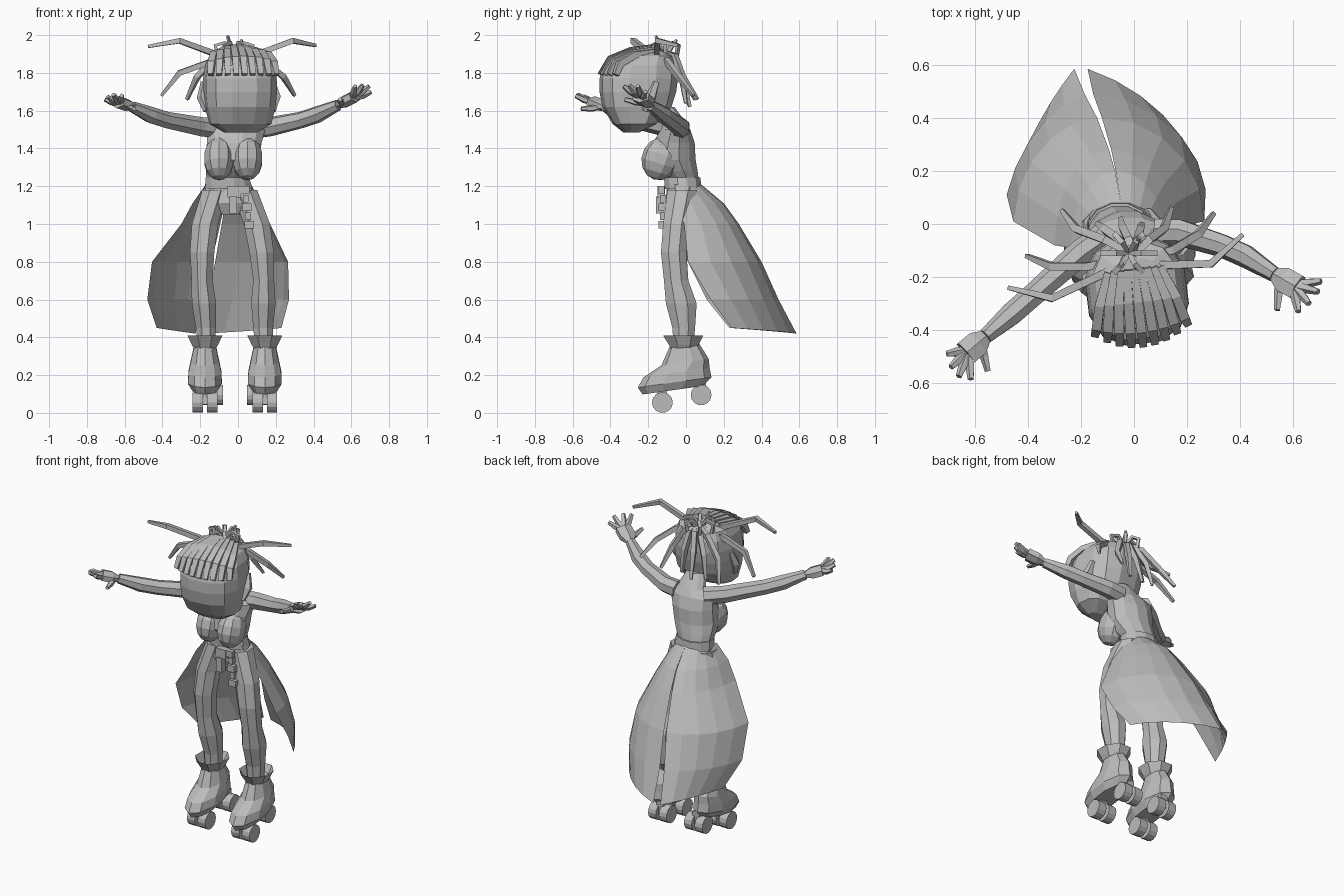
import bpy, bmesh, math
from mathutils import Vector, Matrix

cube = bpy.data.objects.get("Cube")
if cube:
    bpy.data.objects.remove(cube, do_unlink=True)

GREY = (0.5, 0.5, 0.5, 1.0)
mat = bpy.data.materials.new("plain grey")
mat.use_nodes = True
mat.diffuse_color = GREY
mat.node_tree.nodes["Principled BSDF"].inputs["Base Color"].default_value = GREY


def finish(name, bm):
    bmesh.ops.recalc_face_normals(bm, faces=bm.faces)
    me = bpy.data.meshes.new(name)
    bm.to_mesh(me)
    bm.free()
    me.materials.append(mat)
    ob = bpy.data.objects.new(name, me)
    bpy.context.collection.objects.link(ob)
    return ob


def skin(bm, rings, caps=True, closed=True):
    """Bridge equal rings of points with quads."""
    rows = [[bm.verts.new(p) for p in ring] for ring in rings]
    n = len(rows[0])
    for a, b in zip(rows, rows[1:]):
        for i in range(n if closed else n - 1):
            j = (i + 1) % n
            bm.faces.new((a[i], a[j], b[j], b[i]))
    if caps:
        bm.faces.new(rows[0][::-1])
        bm.faces.new(rows[-1])


def loft(name, rows, n=10, caps=True, tilt=0.0, power=1.0):
    """Stack of level ovals: z, centre x, centre y, half width, half depth."""
    def bulge(v):
        return math.copysign(abs(v) ** power, v)
    rings = []
    for z, cx, cy, rx, ry in rows:
        ring = []
        for i in range(n):
            a = math.tau * (i + 0.5) / n
            y = cy + ry * bulge(math.sin(a))
            ring.append((cx + rx * bulge(math.cos(a)), y, z + tilt * y))
        rings.append(ring)
    bm = bmesh.new()
    skin(bm, rings, caps)
    return finish(name, bm)


def tube(name, pts, radii, n=6, flat=1.0):
    """Tapered limb or strand swept along a path."""
    pts = [Vector(p) for p in pts]
    bm = bmesh.new()
    rings, q, last = [], None, None
    for i, p in enumerate(pts):
        t = (pts[min(i + 1, len(pts) - 1)] - pts[max(i - 1, 0)]).normalized()
        q = t.to_track_quat('Z', 'Y') if q is None else last.rotation_difference(t) @ q
        last = t
        r = radii[i]
        rings.append([p + q @ Vector((r * math.cos(math.tau * (k + .5) / n),
                                      flat * r * math.sin(math.tau * (k + .5) / n), 0))
                      for k in range(n)])
    skin(bm, rings)
    return finish(name, bm)


def box(name, centre, size):
    bm = bmesh.new()
    bmesh.ops.create_cube(bm, size=1, matrix=Matrix.Translation(centre) @ Matrix.Diagonal((*size, 1)))
    return finish(name, bm)


def wheel(name, x, y, z):
    bm = bmesh.new()
    m = Matrix.Translation((x, y, z)) @ Matrix.Rotation(math.pi / 2, 4, 'Y')
    bmesh.ops.create_cone(bm, cap_ends=True, segments=14, radius1=.055, radius2=.055, depth=.055, matrix=m)
    return finish(name, bm)


# Torso, bust and belt
loft("torso", [(1.16, -.05, -.01, .12, .09), (1.24, -.055, -.02, .115, .09), (1.28, -.045, -.04, .13, .105),
               (1.34, -.03, -.07, .145, .125), (1.43, -.02, -.065, .15, .115), (1.5, -.01, -.055, .16, .08),
               (1.54, 0, -.06, .09, .06), (1.62, 0, -.12, .06, .06)], 12)
for x, side in ((-.1, "right"), (.05, "left")):
    bm = bmesh.new()
    bmesh.ops.create_uvsphere(bm, u_segments=10, v_segments=7, radius=1,
                              matrix=Matrix.Translation((x, -.135, 1.345)) @ Matrix.Rotation(-.3, 4, 'X')
                              @ Matrix.Diagonal((.084, .1, .115, 1)))
    finish(side + "_bust", bm)
loft("belt", [(1.185, -.05, -.015, .13, .1), (1.245, -.055, -.02, .12, .1)], 12)
loft("pelvis", [(1.05, -.04, -.03, .06, .055), (1.11, -.05, -.025, .15, .085), (1.2, -.05, -.01, .125, .09)])

# Belt pouch and hanging chain
box("belt_buckle", (-.02, -.13, 1.17), (.07, .04, .06))
box("belt_pouch", (-.025, -.14, 1.1), (.04, .04, .09))
for i in range(5):
    box("chain_link", (.035 + .006 * i, -.13 + .008 * (i % 2), 1.18 - .046 * i), (.05 - .02 * (i % 2), .03, .04))

# Legs, boots, cuffs and wheels
leg_rows = [(1.18, -.12, -.02, .075, .085), (1.0, -.175, -.052, .075, .075), (.85, -.19, -.065, .07, .073),
            (.7, -.19, -.052, .06, .07), (.58, -.18, -.025, .07, .088), (.45, -.17, -.012, .057, .065),
            (.32, -.165, -.015, .048, .053)]
for s, side in ((1, "right"), (-1, "left")):
    def mx(x, z):
        return x if s > 0 else -x - .005 - .07 * z
    loft(side + "_leg", [(z, mx(x, z), y, a, b) for z, x, y, a, b in leg_rows], 8)
    bx = -.175 if s > 0 else .142
    loft(side + "_boot", [(.13, bx, -.07, .068, .16), (.17, bx, -.06, .094, .195), (.22, bx, -.05, .092, .175),
                          (.27, bx, -.005, .08, .125), (.36, bx, -.01, .06, .078)], 10, tilt=.14)
    loft(side + "_cuff", [(.33, bx, -.01, .055, .07), (.36, bx, -.012, .075, .085),
                          (.41, bx, -.015, .1, .115)], 8, caps=False)
    for y, z, end in ((-.125, .055, "front"), (.08, .095, "rear")):
        wx = bx + s * (.0 if end == "front" else .03)
        box(f"{side}_{end}_truck", (wx, y, z + .035), (.05, .05, .09))
        for d in (-.038, .038):
            wheel(f"{side}_{end}_wheel", wx + d, y, z)

# Split coat tails: z, seam x, back y, then edge x, edge y and straightness for each side
tail_rows = [(1.21, -.05, .08, (-.17, -.07, 0), (.07, -.06, 0)),
             (1.11, -.07, .2, (-.24, -.09, 0), (.12, -.05, 0)),
             (1.0, -.09, .28, (-.3, -.08, 0), (.17, -.01, 0)),
             (.8, -.13, .4, (-.455, .01, .1), (.265, .01, 0)),
             (.6, -.17, .49, (-.48, .11, .4), (.27, .13, .15)),
             (.42, -.2, .585, (-.43, .23, .8), (.23, .24, .5))]
for k, side in ((3, "right"), (4, "left")):
    rings = []
    for r, row in enumerate(tail_rows):
        z, seam, back = row[:3]
        reach, edge, straight = row[k]
        seam += (-.001 if k == 3 else .001) * r * r
        ring = []
        for i in range(6):
            f = i / 5
            u = math.sin(f * math.pi / 2) * (1 - straight) + f * straight
            v = math.cos(f * math.pi / 2) * (1 - straight) + (1 - f) * straight
            ring.append((seam + (reach - seam) * u, edge + (back - edge) * v, z + .03 * f * (r == 5)))
        rings.append(ring)
    bm = bmesh.new()
    skin(bm, rings, caps=False, closed=False)
    finish(side + "_coat_tail", bm)

# Arms and spread hands
arms = {
    "right": ([(-.1, -.04, 1.505), (-.2, -.11, 1.515), (-.38, -.27, 1.55), (-.46, -.34, 1.575), (-.56, -.425, 1.62)],
              (-.62, -.475, 1.64), (-.55, -.555, 1.61),
              [(-.705, -.49, 1.66), (-.69, -.54, 1.675), (-.66, -.575, 1.685), (-.615, -.585, 1.68)]),
    "left": ([(.08, -.03, 1.505), (.17, -.03, 1.515), (.33, -.08, 1.55), (.42, -.12, 1.58), (.53, -.19, 1.63)],
             (.6, -.23, 1.665), (.54, -.325, 1.66),
             [(.705, -.215, 1.7), (.695, -.255, 1.73), (.66, -.3, 1.735), (.62, -.33, 1.73)]),
}
for side, (path, palm, thumb, tips) in arms.items():
    tube(side + "_arm", path, (.055, .052, .045, .045, .03), 7)
    wrist, palm = Vector(path[-1]), Vector(palm)
    tube(side + "_palm", [wrist, wrist.lerp(palm, .5), palm + (palm - wrist) * .25], (.03, .055, .055), 6, .6)
    for i, tip in enumerate(tips + [thumb]):
        tip = Vector(tip)
        root = palm.lerp(tip, .2) if i < 4 else wrist.lerp(palm, .3)
        knuckle = root.lerp(tip, .5) + Vector((0, 0, -.006))
        tube(side + "_finger", [root, knuckle, tip], (.019, .018, .012), 5)

# Head, square-jawed and turned slightly aside, with combed fringe and ears
pivot = Vector((.01, -.25, 0))
turn = Matrix.Translation(pivot) @ Matrix.Rotation(.12, 4, 'Z') @ Matrix.Translation(-pivot)
head_rows = [(1.485, -.33, -.25, .09), (1.53, -.385, -.16, .165), (1.62, -.44, -.08, .187), (1.7, -.455, -.055, .195),
             (1.77, -.455, -.045, .193), (1.84, -.435, -.05, .182), (1.89, -.35, -.07, .155), (1.92, -.27, -.13, .1)]
turned = [loft("head", [(z, .01, (a + b) / 2, w, (b - a) / 1.98) for z, a, b, w in head_rows], 12, power=.8)]
for i in range(9):
    x = (i - 4) / 4
    drop = .025 * x * x
    turned.append(tube("fringe_strand", [(.01 + .1 * x, -.17, 1.94 - drop), (.01 + .145 * x, -.29, 1.92 - drop),
                                         (.01 + .165 * x, -.4 + .03 * x * x, 1.875 - drop),
                                         (.01 + .175 * x, -.455 + .06 * x * x, 1.79)], (.018, .025, .026, .02), 4))
for s in (-1, 1):
    turned.append(tube("ear", [(.01 + s * .175, -.24, 1.6), (.01 + s * .195, -.21, 1.67),
                               (.01 + s * .18, -.18, 1.75)], (.02, .03, .02), 5))
for ob in turned:
    ob.data.transform(turn)

# Long bent locks
locks = [[(-.06, -.15, 1.9), (-.12, -.19, 1.9), (-.31, -.28, 1.97), (-.475, -.24, 1.94)],
         [(.04, -.15, 1.9), (.1, -.155, 1.9), (.29, -.15, 1.97), (.41, -.04, 1.945)],
         [(-.05, -.13, 1.9), (-.17, -.16, 1.85), (-.31, -.16, 1.8), (-.405, -.12, 1.68)],
         [(.03, -.13, 1.9), (.14, -.1, 1.86), (.24, -.04, 1.78), (.3, .04, 1.68)]]
for end in ((-.27, .05, 1.66), (-.14, .0, 1.64), (-.05, .02, 1.62), (.03, .0, 1.64), (.14, .06, 1.66)):
    ex, ey, ez = end
    locks.append([(0, -.12, 1.91), (ex * .4, -.06, 1.89), (ex * .8, -.02, 1.78), end])
for path in locks:
    tube("hair_lock", path, (.016, .021, .02, .011), 4)

# Topknot: tied loops and short spikes
for i in range(6):
    a = math.tau * i / 6
    c, s = math.cos(a), math.sin(a)
    at = Vector((-.02, -.11, 1.91))
    tube("topknot_loop", [at, at + Vector((c * .05, s * .05, .05)), at + Vector((c * .1, s * .08, .035)),
                          at + Vector((c * .09, s * .07, -.02))], (.012, .014, .014, .012), 4)
tube("topknot_spike", [(-.03, -.12, 1.9), (-.055, -.16, 1.995)], (.016, .008), 4)
tube("topknot_spike", [(0, -.1, 1.9), (.02, -.05, 1.975)], (.016, .008), 4)
